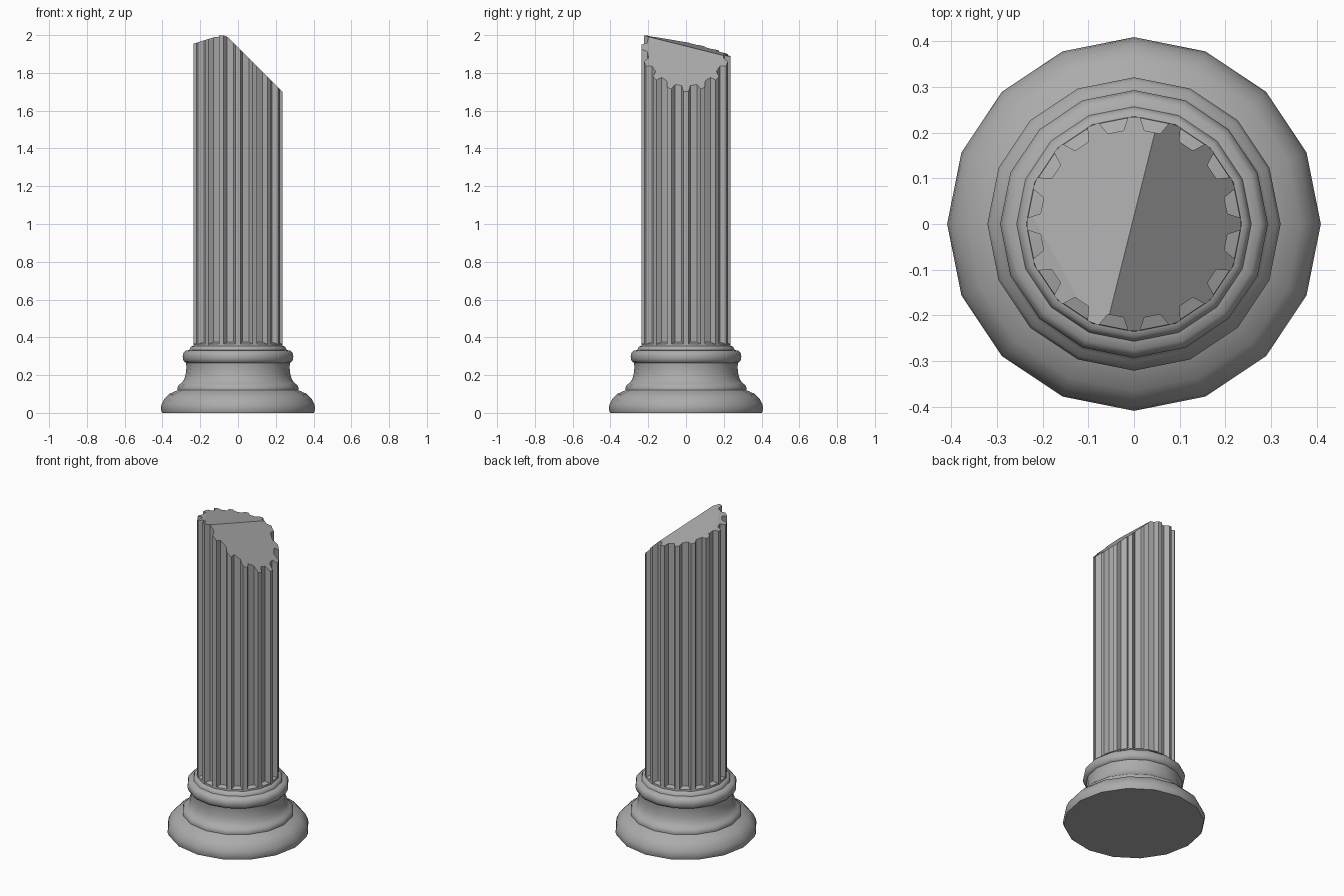
import bpy, bmesh, math
from mathutils import Vector

if "Cube" in bpy.data.objects:
    bpy.data.objects.remove(bpy.data.objects["Cube"])

SIDES = 16

# Weathered grey stone
stone = bpy.data.materials.new("stone")
stone.diffuse_color = (0.41, 0.41, 0.41, 1)
stone.use_nodes = True
stone.node_tree.nodes["Principled BSDF"].inputs["Base Color"].default_value = stone.diffuse_color


def add_object(name, bm, angle):
    bmesh.ops.recalc_face_normals(bm, faces=bm.faces)
    mesh = bpy.data.meshes.new(name)
    bm.to_mesh(mesh)
    bm.free()
    mesh.materials.append(stone)
    obj = bpy.data.objects.new(name, mesh)
    bpy.context.collection.objects.link(obj)
    bpy.ops.object.select_all(action='DESELECT')
    obj.select_set(True)
    bpy.context.view_layer.objects.active = obj
    bpy.ops.object.shade_smooth_by_angle(angle=math.radians(angle))
    return obj


def polar(r, a, z):
    return (r * math.cos(a), r * math.sin(a), z)


def bridge(bm, low, high):
    n = len(low)
    for i in range(n):
        j = (i + 1) % n
        bm.faces.new((low[i], low[j], high[j], high[i]))


# Moulded base: turned profile of radius, height
profile = [(0.402, 0), (0.409, 0.02), (0.405, 0.045), (0.39, 0.075),
           (0.365, 0.10), (0.32, 0.12), (0.321, 0.133), (0.314, 0.147),
           (0.30, 0.158), (0.286, 0.175), (0.277, 0.205), (0.273, 0.24),
           (0.275, 0.265), (0.284, 0.27), (0.291, 0.283), (0.293, 0.30),
           (0.289, 0.317), (0.277, 0.329), (0.257, 0.333), (0.254, 0.343),
           (0.247, 0.352), (0.236, 0.355), (0.235, 0.365), (0.195, 0.38)]
bm = bmesh.new()
rings = [[bm.verts.new(polar(r, math.tau * i / SIDES, z)) for i in range(SIDES)]
         for r, z in profile]
for low, high in zip(rings, rings[1:]):
    bridge(bm, low, high)
bm.faces.new(rings[0])
add_object("column_base", bm, 45)

# Fluted shaft: one narrow ridge at each corner, flat grooves between
bm = bmesh.new()
low, high = [], []
for i in range(SIDES):
    a = math.tau * i / SIDES
    for r, da in ((0.206, -6.3), (0.235, -3.2), (0.235, 3.2), (0.206, 6.3)):
        ang = a + math.radians(da)
        low.append(bm.verts.new(polar(r, ang, 0.36)))
        high.append(bm.verts.new(polar(r, ang, 2.3)))
bridge(bm, low, high)
bm.faces.new(high)

# Broken top: two slanted breaks meeting in a ridge, and a chipped corner
breaks = [((1, 0, 1), 1.937), ((0.1, 0.225, 1), 1.941), ((-0.31, 0, 1), 2.028)]
for normal, z in breaks:
    res = bmesh.ops.bisect_plane(
        bm, geom=bm.verts[:] + bm.edges[:] + bm.faces[:],
        plane_co=(0, 0, z), plane_no=Vector(normal).normalized(),
        clear_outer=True)
    cut = [e for e in res['geom_cut']
           if isinstance(e, bmesh.types.BMEdge) and e.is_boundary]
    bmesh.ops.holes_fill(bm, edges=cut, sides=0)
add_object("fluted_shaft", bm, 15)
